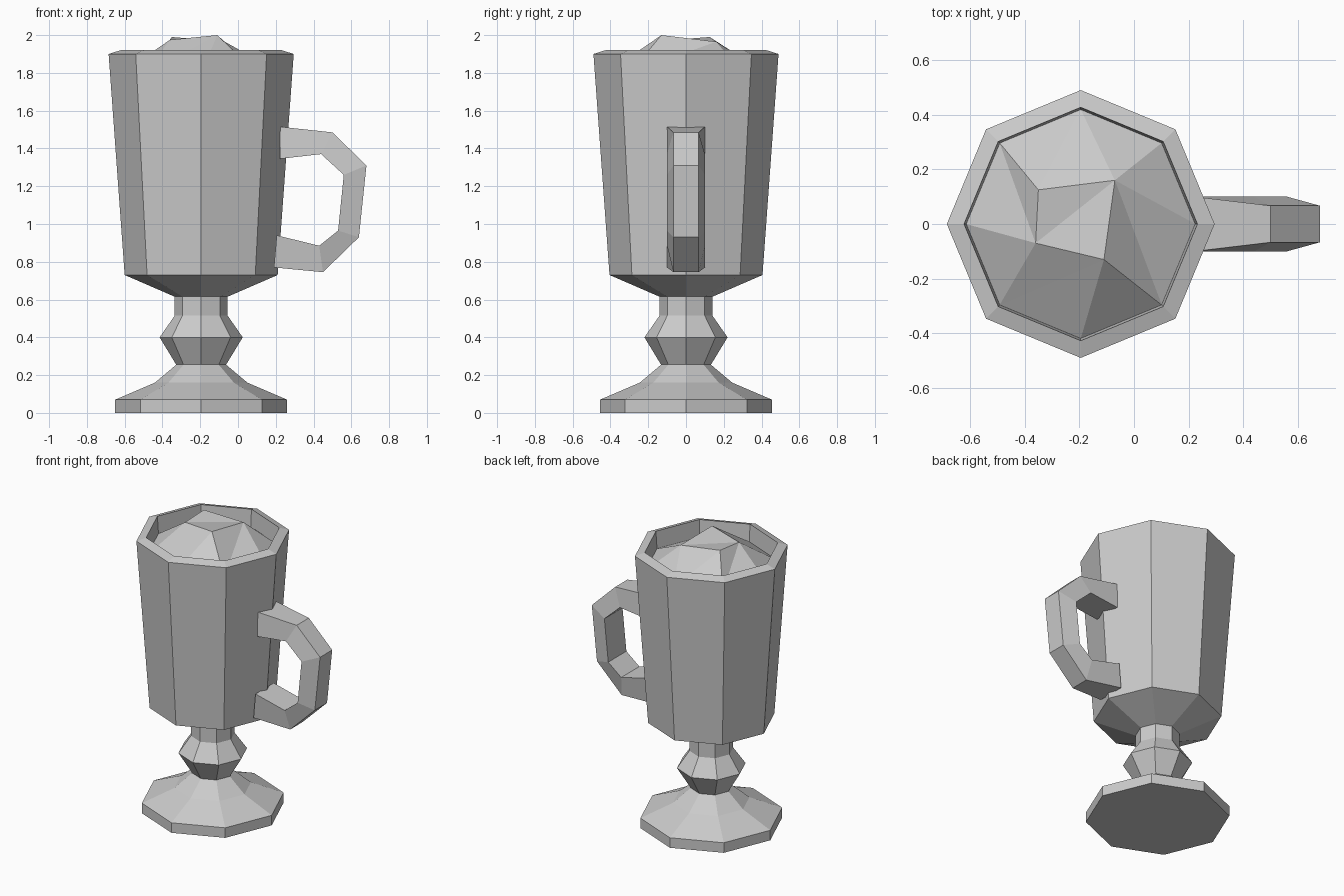
import bpy
from math import cos, sin, pi

if "Cube" in bpy.data.objects:
    bpy.data.objects.remove(bpy.data.objects["Cube"])

CX = -0.195   # axis of the cup
SIDES = 8


def make(name, verts, faces):
    me = bpy.data.meshes.new(name)
    me.from_pydata(verts, [], faces)
    me.update()
    ob = bpy.data.objects.new(name, me)
    bpy.context.collection.objects.link(ob)
    return ob


def ring(r, z):
    return [(CX + r * cos(2 * pi * i / SIDES), r * sin(2 * pi * i / SIDES), z)
            for i in range(SIDES)]


def bridge(rings, n):
    return [(k * n + i, k * n + (i + 1) % n, (k + 1) * n + (i + 1) % n, (k + 1) * n + i)
            for k in range(rings - 1) for i in range(n)]


def lathe(name, profile):
    verts = [v for r, z in profile for v in ring(r, z)]
    faces = bridge(len(profile), SIDES)
    faces.append(tuple(reversed(range(SIDES))))
    faces.append(tuple(range(len(verts) - SIDES, len(verts))))
    return make(name, verts, faces)


# foot, stem, bowl, rim and inner wall in one turned profile
lathe("glass_mug", [
    (0.455, 0), (0.455, 0.07), (0.245, 0.16), (0.132, 0.255), (0.22, 0.40),
    (0.14, 0.515), (0.14, 0.615), (0.405, 0.73), (0.49, 1.90),
    (0.427, 1.92), (0.35, 0.80)])

# whipped topping: octagonal edge rising to four uneven peaks
peaks = [(-0.07, 0.16, 1.965), (-0.35, 0.125, 1.99), (-0.36, -0.07, 1.975), (-0.11, -0.13, 2.0)]
owner = [0, 0, 0, 1, 2, 2, 3, 3]   # peak that each edge corner joins
faces = [(8, 9, 10), (8, 10, 11)]
for i in range(SIDES):
    j = (i + 1) % SIDES
    a, b = 8 + owner[i], 8 + owner[j]
    faces.append((i, j, b))
    if a != b:
        faces.append((i, b, a))
make("cream_topping", ring(0.42, 1.80) + peaks, faces)

# handle: trapezoid section, narrow on the outside, full width at the ends
outer = [(0.222, 1.515), (0.50, 1.485), (0.68, 1.31), (0.64, 0.93), (0.45, 0.745), (0.19, 0.77)]
inner = [(0.222, 1.345), (0.44, 1.37), (0.56, 1.26), (0.53, 0.965), (0.43, 0.885), (0.205, 0.94)]
verts = []
for k, ((ox, oz), (ix, iz)) in enumerate(zip(outer, inner)):
    w = 0.1 if k in (0, 5) else 0.067
    verts += [(ox, -w, oz), (ox, w, oz), (ix, 0.1, iz), (ix, -0.1, iz)]
faces = [tuple(reversed(f)) for f in bridge(6, 4)]
faces += [(0, 1, 2, 3), (23, 22, 21, 20)]
make("handle", verts, faces)
